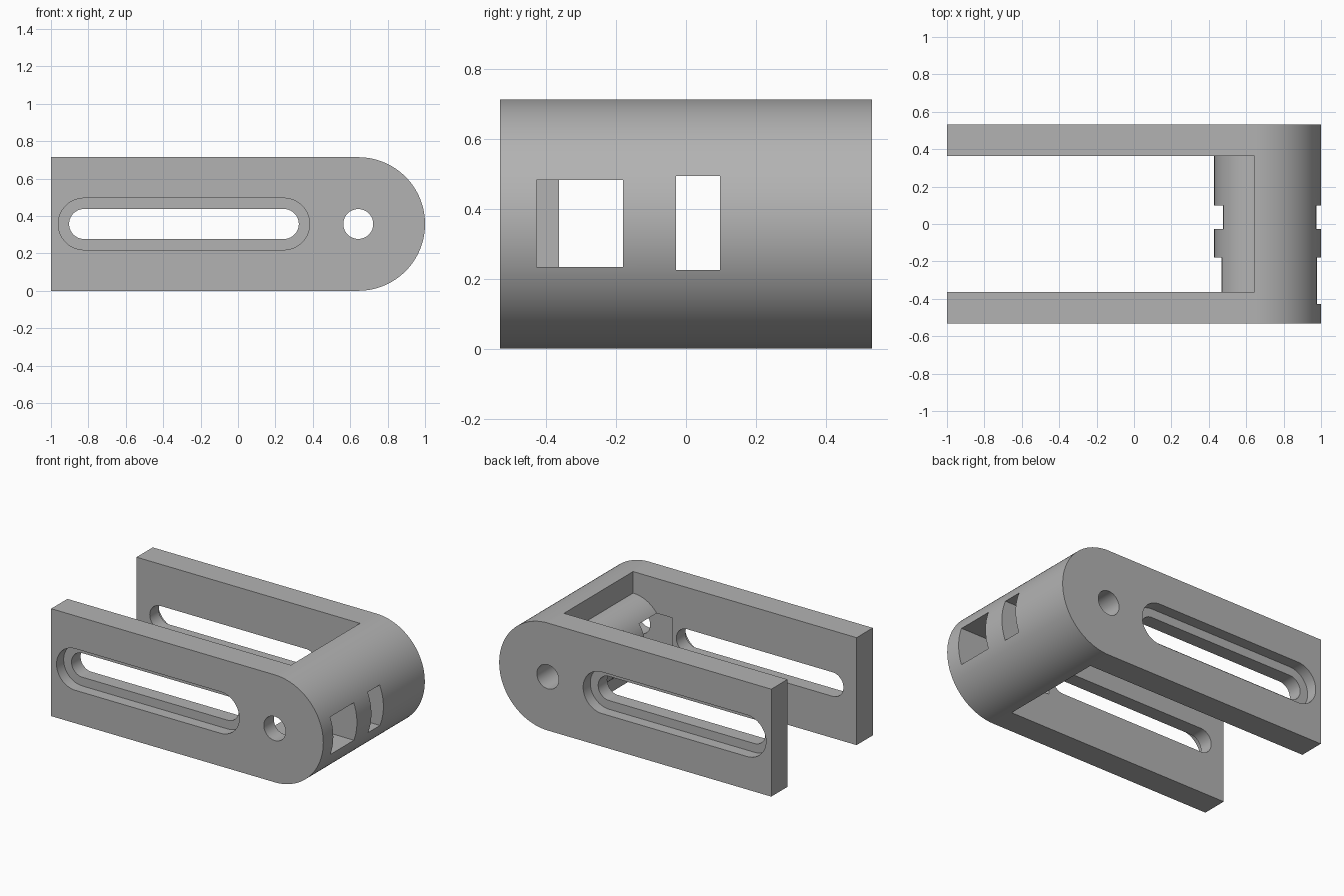
import bpy, bmesh, math

cube = bpy.data.objects.get("Cube")
if cube:
    bpy.data.objects.remove(cube, do_unlink=True)

R = 0.357          # radius of the rounded end and mid height
PIVOT = 0.643      # x of the pivot axis
HALF = 0.533       # half width
INNER = 0.363      # half of the gap between the arms

grey = bpy.data.materials.new("machined grey")
grey.use_nodes = True
colour = (0.45, 0.45, 0.45, 1)
grey.diffuse_color = colour
grey.node_tree.nodes["Principled BSDF"].inputs["Base Color"].default_value = colour


def arc(x, r, start, end, steps=48):
    """Points on an arc in the side profile, angles in degrees."""
    angles = [math.radians(start + (end - start) * i / steps) for i in range(steps + 1)]
    return [(x + r * math.cos(a), R + r * math.sin(a)) for a in angles]


def slot(x0, x1, r):
    return arc(x1, r, -90, 90) + arc(x0, r, 90, 270)


def extrude(name, profile, y0, y1):
    """Extrude an x-z profile along y."""
    bm = bmesh.new()
    face = bm.faces.new([bm.verts.new((x, y0, z)) for x, z in profile])
    side = bmesh.ops.extrude_face_region(bm, geom=[face])["geom"]
    verts = [g for g in side if isinstance(g, bmesh.types.BMVert)]
    bmesh.ops.translate(bm, vec=(0, y1 - y0, 0), verts=verts)
    bmesh.ops.recalc_face_normals(bm, faces=bm.faces)
    mesh = bpy.data.meshes.new(name)
    bm.to_mesh(mesh)
    bm.free()
    mesh.materials.append(grey)
    obj = bpy.data.objects.new(name, mesh)
    bpy.context.collection.objects.link(obj)
    return obj


def box(x0, x1, z0, z1):
    return [(x0, z0), (x1, z0), (x1, z1), (x0, z1)]


# Clevis body with a rounded end
body = extrude("clevis_bracket", [(-1, 2 * R), (-1, 0)] + arc(PIVOT, R, -90, 90, 96), -HALF, HALF)

# Gap between the arms, leaving a round boss on the end wall
gap = [(-1.2, -0.1), (PIVOT, -0.1)] + arc(PIVOT, 0.214, 270, 90) + [(PIVOT, 0.9), (-1.2, 0.9)]
cutters = [extrude("gap_cutter", gap, -INNER, INNER)]

# Pivot bore
bore = arc(PIVOT, 0.08, 0, 360)[:-1]
cutters.append(extrude("bore_cutter", bore, -0.7, 0.7))

# Long slots and the wider recess on each outer face
cutters.append(extrude("slot_cutter", slot(-0.823, 0.245, 0.08), -0.7, 0.7))
for side in (-1, 1):
    cutters.append(extrude("recess_cutter", slot(-0.823, 0.245, 0.138),
                           side * (HALF - 0.075), side * 0.7))

# Rectangular windows through the rounded end
cutters.append(extrude("large_window_cutter", box(0.355, 1.2, 0.234, 0.483), -0.428, -0.18))
cutters.append(extrude("small_window_cutter", box(0.355, 1.2, 0.225, 0.494), -0.028, 0.098))

bpy.context.view_layer.objects.active = body
for cutter in cutters:
    mod = body.modifiers.new(cutter.name, "BOOLEAN")
    mod.operation = "DIFFERENCE"
    mod.solver = "EXACT"
    mod.object = cutter
    bpy.ops.object.modifier_apply(modifier=mod.name)
    bpy.data.objects.remove(cutter, do_unlink=True)

for obj in bpy.context.selected_objects:
    obj.select_set(False)
body.select_set(True)
bpy.ops.object.shade_smooth_by_angle(angle=math.radians(30))
